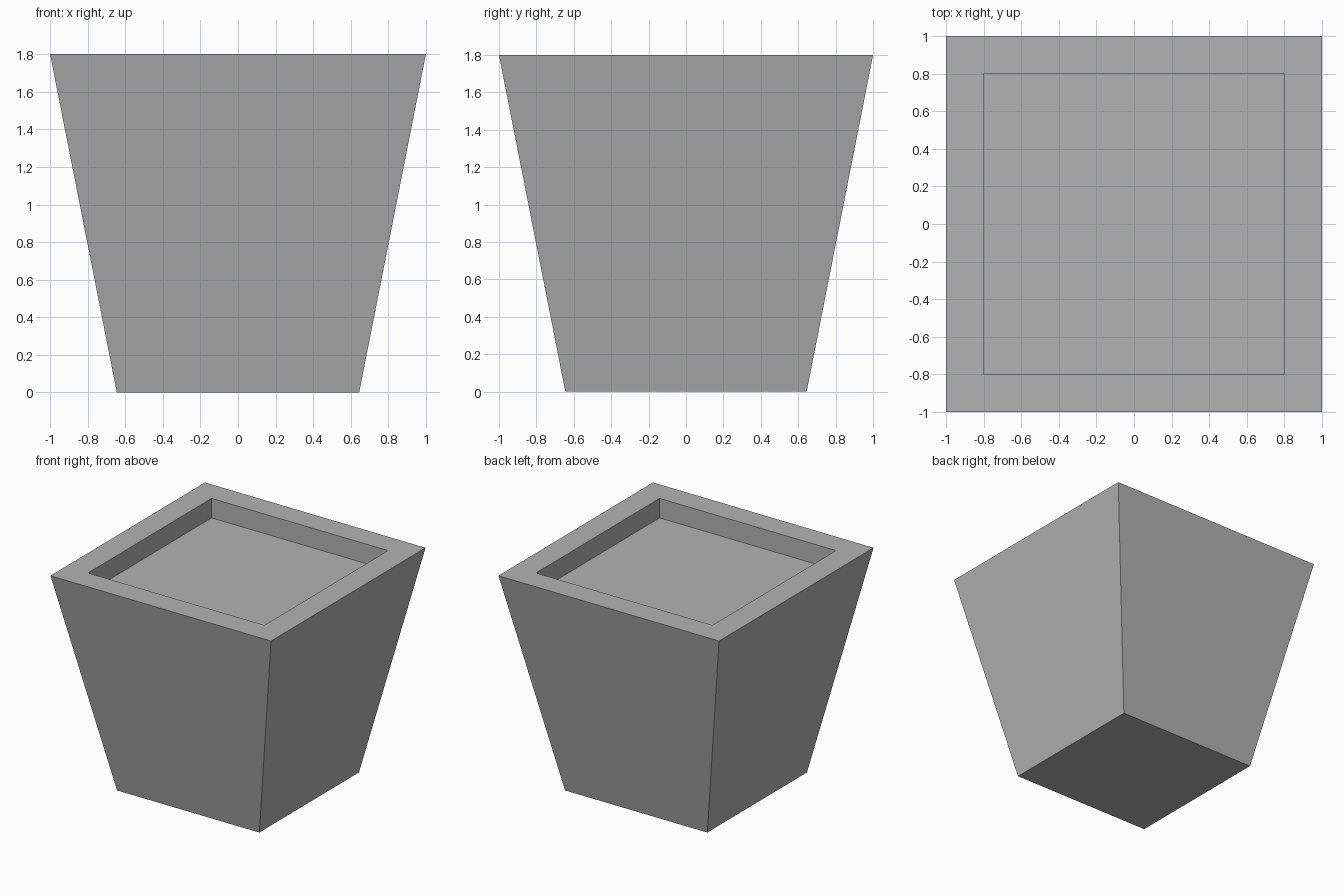
import bpy, bmesh
from mathutils import Vector

cube = bpy.data.objects.get("Cube")
if cube:
    bpy.data.objects.remove(cube, do_unlink=True)

HEIGHT = 1.8
BASE_HALF, TOP_HALF = 0.645, 1.0
RIM_WIDTH, RECESS_DEPTH = 0.283, 0.16

# Plain grey material
grey = bpy.data.materials.new("stone_grey")
grey.use_nodes = True
colour = (0.45, 0.45, 0.45, 1)
grey.diffuse_color = colour
grey.node_tree.nodes["Principled BSDF"].inputs["Base Color"].default_value = colour

# Tapered square body
bm = bmesh.new()
bmesh.ops.create_cube(bm, size=2)
for v in bm.verts:
    top = v.co.z > 0
    half = TOP_HALF if top else BASE_HALF
    v.co = Vector((v.co.x * half, v.co.y * half, HEIGHT if top else 0))
bm.normal_update()

# Flat rim, then a straight-sided recess for the soil
soil = max(bm.faces, key=lambda f: f.calc_center_median().z)
bmesh.ops.inset_region(bm, faces=[soil], thickness=RIM_WIDTH)
walls = bmesh.ops.extrude_discrete_faces(bm, faces=[soil])
soil = walls["faces"][0]
bmesh.ops.translate(bm, verts=soil.verts, vec=(0, 0, -RECESS_DEPTH))
bmesh.ops.recalc_face_normals(bm, faces=bm.faces)

mesh = bpy.data.meshes.new("planter")
bm.to_mesh(mesh)
bm.free()
mesh.materials.append(grey)
planter = bpy.data.objects.new("planter", mesh)
bpy.context.collection.objects.link(planter)
